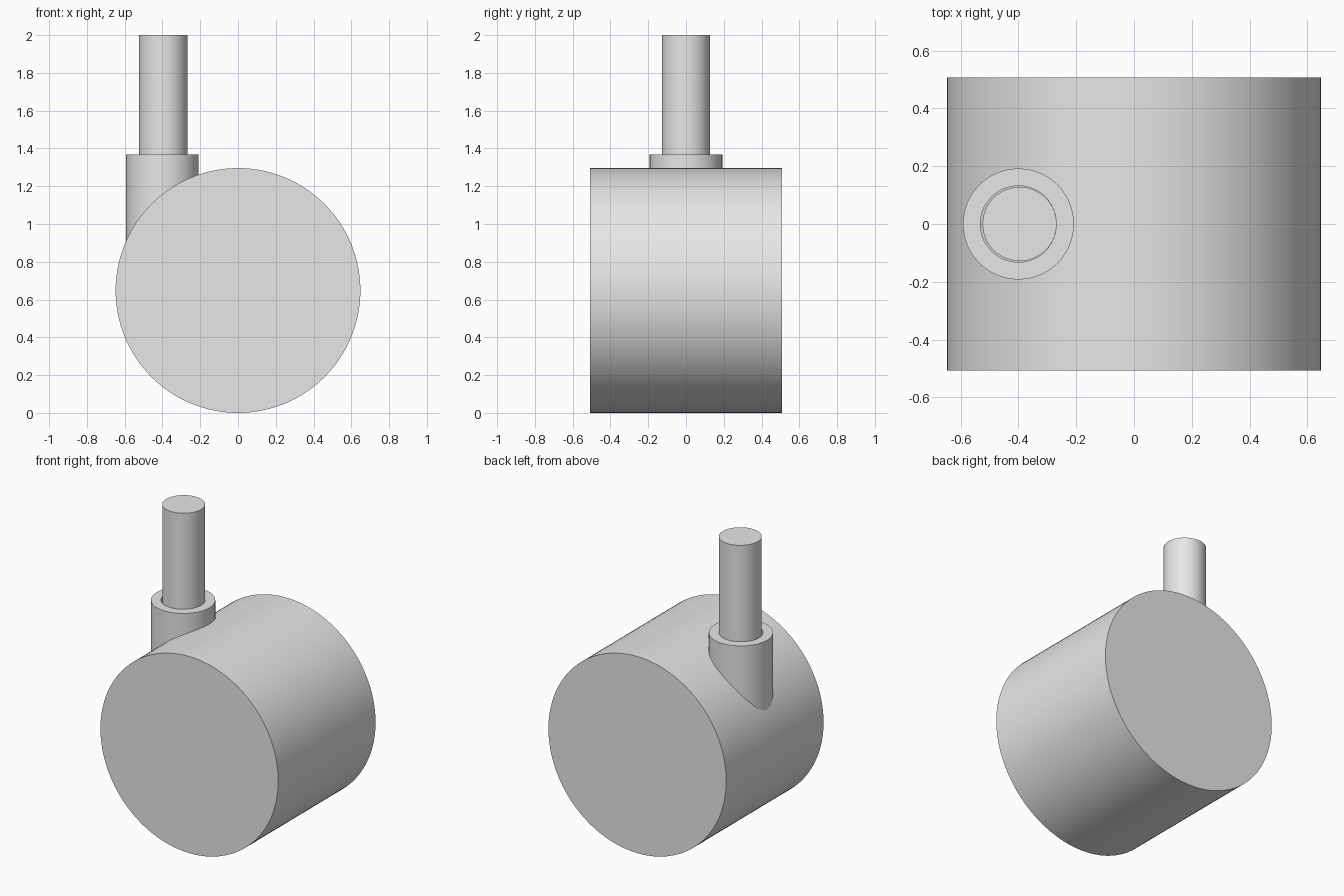
import bpy
import math
from mathutils import Vector

if "Cube" in bpy.data.objects:
    bpy.data.objects.remove(bpy.data.objects["Cube"], do_unlink=True)

# Single plain grey finish
grey = bpy.data.materials.new("light_grey")
grey.use_nodes = True
colour = (0.8, 0.8, 0.8, 1.0)
grey.diffuse_color = colour
grey.node_tree.nodes["Principled BSDF"].inputs["Base Color"].default_value = colour


def finish(obj, name):
    obj.name = name
    obj.data.name = name
    obj.data.materials.append(grey)
    bpy.ops.object.select_all(action="DESELECT")
    obj.select_set(True)
    bpy.context.view_layer.objects.active = obj
    bpy.ops.object.shade_smooth_by_angle(angle=math.radians(30))
    return obj


def cylinder(name, radius, start, end, sides):
    start, end = Vector(start), Vector(end)
    axis = end - start
    bpy.ops.mesh.primitive_cylinder_add(
        vertices=sides, radius=radius, depth=axis.length,
        location=(start + end) / 2,
        rotation=axis.to_track_quat("Z", "Y").to_euler())
    return finish(bpy.context.object, name)


def lathe(name, profile, x, sides):
    """Spin an open (radius, height) profile around a vertical axis at x."""
    verts, faces = [], []
    for radius, z in profile:
        for i in range(sides):
            a = math.tau * i / sides
            verts.append((radius * math.cos(a), radius * math.sin(a), z))
    for ring in range(len(profile) - 1):
        low, high = ring * sides, (ring + 1) * sides
        for i in range(sides):
            j = (i + 1) % sides
            faces.append((low + i, low + j, high + j, high + i))
    # Close the underside and the floor of the bore
    faces.append(tuple(reversed(range(sides))))
    last = (len(profile) - 1) * sides
    faces.append(tuple(range(last, last + sides)))
    mesh = bpy.data.meshes.new(name)
    mesh.from_pydata(verts, [], faces)
    obj = bpy.data.objects.new(name, mesh)
    obj.location.x = x
    bpy.context.collection.objects.link(obj)
    return finish(obj, name)


# Wide wheel drum lying along y
wheel_radius = 0.648
cylinder("wheel", wheel_radius, (0, -0.507, wheel_radius),
         (0, 0.507, wheel_radius), 128)

# Offset socket rising out of the drum, bored for the stem
floor = 0.75
lathe("stem_socket",
      [(0.192, 0.65), (0.192, 1.368), (0.132, 1.368), (0.132, floor)],
      -0.4, 64)

# Upright stem seated in the socket
cylinder("stem", 0.128, (-0.396, 0, floor), (-0.396, 0, 2.0), 64)
